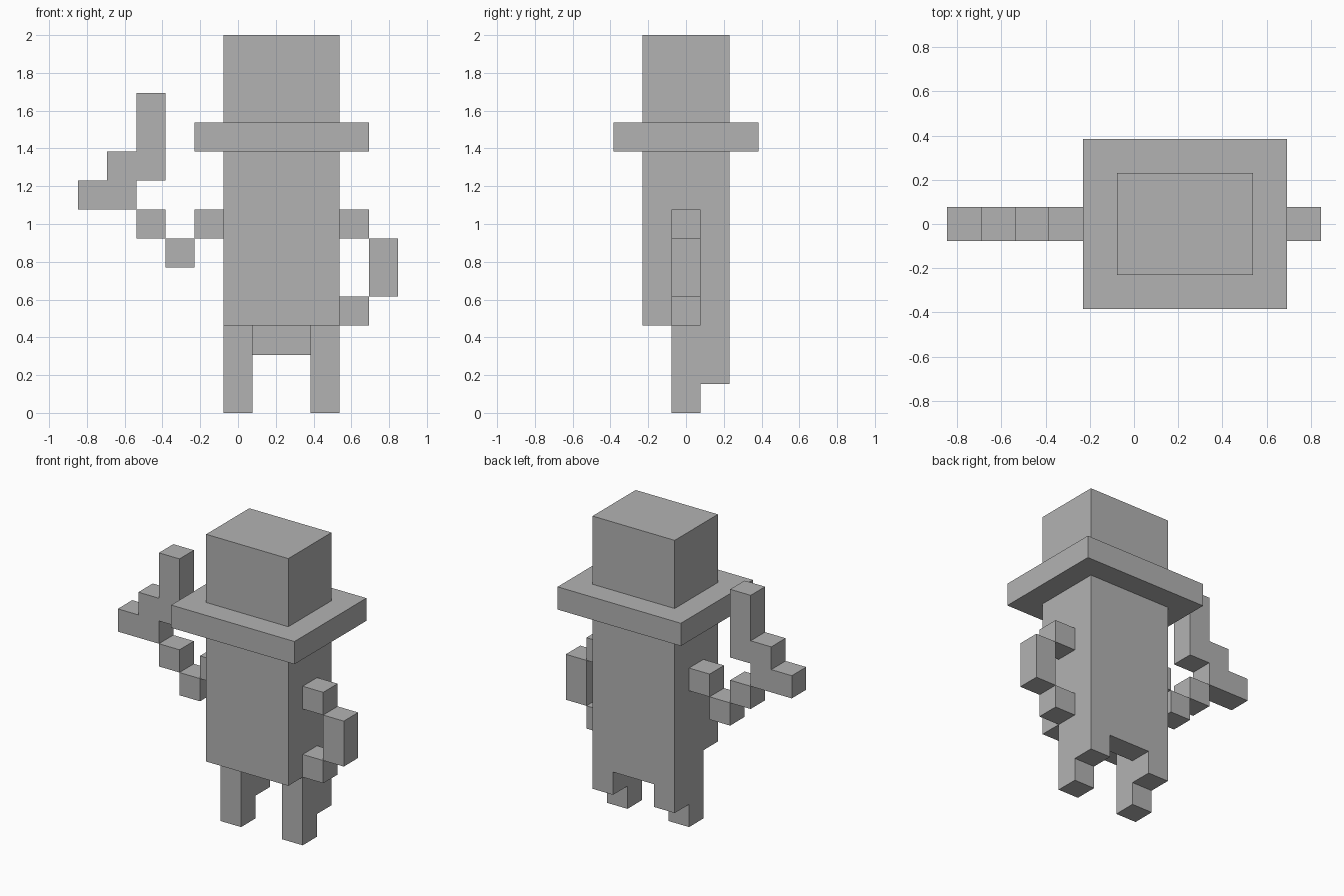
import bpy
import bmesh
from mathutils import Vector

U = 2 / 13  # one block

cube = bpy.data.objects.get("Cube")
if cube:
    bpy.data.objects.remove(cube, do_unlink=True)

grey = bpy.data.materials.new("plain_grey")
grey.use_nodes = True
colour = (0.45, 0.45, 0.45, 1)
grey.diffuse_color = colour
grey.node_tree.nodes["Principled BSDF"].inputs["Base Color"].default_value = colour


def extrude(name, outline, depth):
    """Extrude a closed outline (in blocks) along a depth vector."""
    bm = bmesh.new()
    face = bm.faces.new([bm.verts.new(Vector(p) * U) for p in outline])
    result = bmesh.ops.extrude_face_region(bm, geom=[face], use_keep_orig=True)
    moved = [v for v in result["geom"] if isinstance(v, bmesh.types.BMVert)]
    bmesh.ops.translate(bm, verts=moved, vec=Vector(depth) * U)
    bmesh.ops.recalc_face_normals(bm, faces=bm.faces)
    mesh = bpy.data.meshes.new(name)
    bm.to_mesh(mesh)
    bm.free()
    mesh.materials.append(grey)
    obj = bpy.data.objects.new(name, mesh)
    bpy.context.collection.objects.link(obj)
    return obj


def box(name, x, y, z):
    """Box from (min, max) ranges in blocks."""
    outline = [(x[0], y[0], z[0]), (x[1], y[0], z[0]),
               (x[1], y[1], z[0]), (x[0], y[1], z[0])]
    return extrude(name, outline, (0, 0, z[1] - z[0]))


WIDE = (-0.5, 3.5)
DEEP = (-1.5, 1.5)
THIN = (-0.5, 0.5)

# Torso and hat
box("torso", WIDE, DEEP, (3, 9))
box("hat_brim", (-1.5, 4.5), (-2.5, 2.5), (9, 10))
box("hat_crown", WIDE, DEEP, (10, 13))

# Legs: stepped side profile, foot set forward
leg = [(-0.5, 0), (0.5, 0), (0.5, 1), (1.5, 1), (1.5, 3), (-0.5, 3)]
for name, x in (("right_leg", -0.5), ("left_leg", 2.5)):
    extrude(name, [(x, y, z) for y, z in leg], (1, 0, 0))
box("rear_hip_panel", (0.5, 2.5), (0.5, 1.5), (2, 3))

# Left arm, bent back to the hip
box("left_shoulder", (3.5, 4.5), THIN, (6, 7))
box("left_elbow", (4.5, 5.5), THIN, (4, 6))
box("left_hand", (3.5, 4.5), THIN, (3, 4))

# Right arm, bent upward
box("right_shoulder", (-1.5, -0.5), THIN, (6, 7))
box("right_elbow", (-2.5, -1.5), THIN, (5, 6))
box("right_forearm", (-3.5, -2.5), THIN, (6, 7))

# Raised stepped hand
hand = [(-5.5, 7), (-3.5, 7), (-3.5, 8), (-2.5, 8), (-2.5, 11),
        (-3.5, 11), (-3.5, 9), (-4.5, 9), (-4.5, 8), (-5.5, 8)]
extrude("right_hand", [(x, -0.5, z) for x, z in hand], (0, 1, 0))
